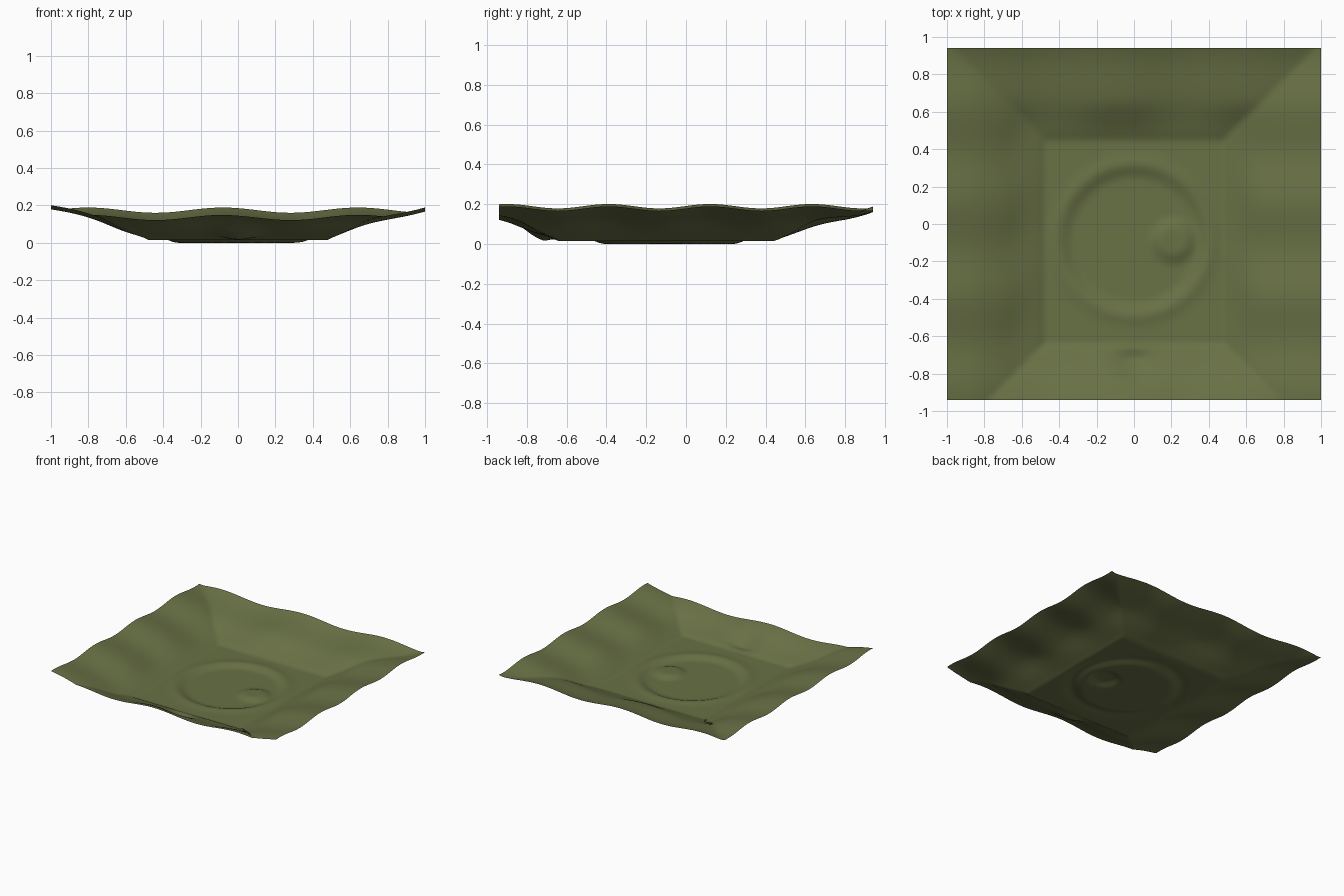
import bpy, bmesh, math

if "Cube" in bpy.data.objects:
    bpy.data.objects.remove(bpy.data.objects["Cube"])

HALF_X, HALF_Y = 1.0, 0.94
STEP = 0.02


def smooth(a, b, v):
    t = min(1.0, max(0.0, (v - a) / (b - a)))
    return t * t * (3 - 2 * t)


def height(x, y):
    # sloping banks around a flat rectangular floor
    d = max(abs(x) - 0.48, y - 0.45, -0.64 - y, 0.0)
    z = 0.015 + 0.177 * (d / 0.52) ** 0.85
    # gentle waves that fade in up the banks
    w = smooth(0.0, 0.22, d)
    z += w * 0.014 * math.cos(8.7 * (x + 0.08))
    z += w * 0.011 * math.cos(12.3 * (y + 0.9))
    # shallow hollow in the front bank
    z -= 0.035 * math.exp(-(x ** 2 + (y + 0.74) ** 2) / 0.012) * smooth(0.0, 0.08, d)
    # round basin with a low raised rim
    r = math.hypot(x, y + 0.085)
    z -= 0.015 * (1 - smooth(0.32, 0.40, r))
    z += 0.008 * math.exp(-((r - 0.41) / 0.04) ** 2)
    # small flat-topped mound inside the basin
    m = math.hypot(x - 0.21, y + 0.09)
    z += 0.022 * (1 - smooth(0.06, 0.14, m))
    return z


# terrain sheet: one open grid surface
nx, ny = round(2 * HALF_X / STEP), round(2 * HALF_Y / STEP)
bm = bmesh.new()
rows = []
for j in range(ny + 1):
    y = -HALF_Y + 2 * HALF_Y * j / ny
    row = []
    for i in range(nx + 1):
        x = -HALF_X + 2 * HALF_X * i / nx
        row.append(bm.verts.new((x, y, height(x, y))))
    rows.append(row)
for j in range(ny):
    for i in range(nx):
        f = bm.faces.new((rows[j][i], rows[j][i + 1], rows[j + 1][i + 1], rows[j + 1][i]))
        f.smooth = True

# rest the lowest point on the ground
low = min(v.co.z for v in bm.verts)
for v in bm.verts:
    v.co.z -= low

mesh = bpy.data.meshes.new("terrain_sheet")
bm.to_mesh(mesh)
bm.free()
terrain = bpy.data.objects.new("terrain_sheet", mesh)
bpy.context.collection.objects.link(terrain)

# olive ground colour
mat = bpy.data.materials.new("olive_green")
mat.diffuse_color = (0.14, 0.165, 0.06, 1)
mat.use_nodes = True
mat.node_tree.nodes["Principled BSDF"].inputs["Base Color"].default_value = mat.diffuse_color
mesh.materials.append(mat)
